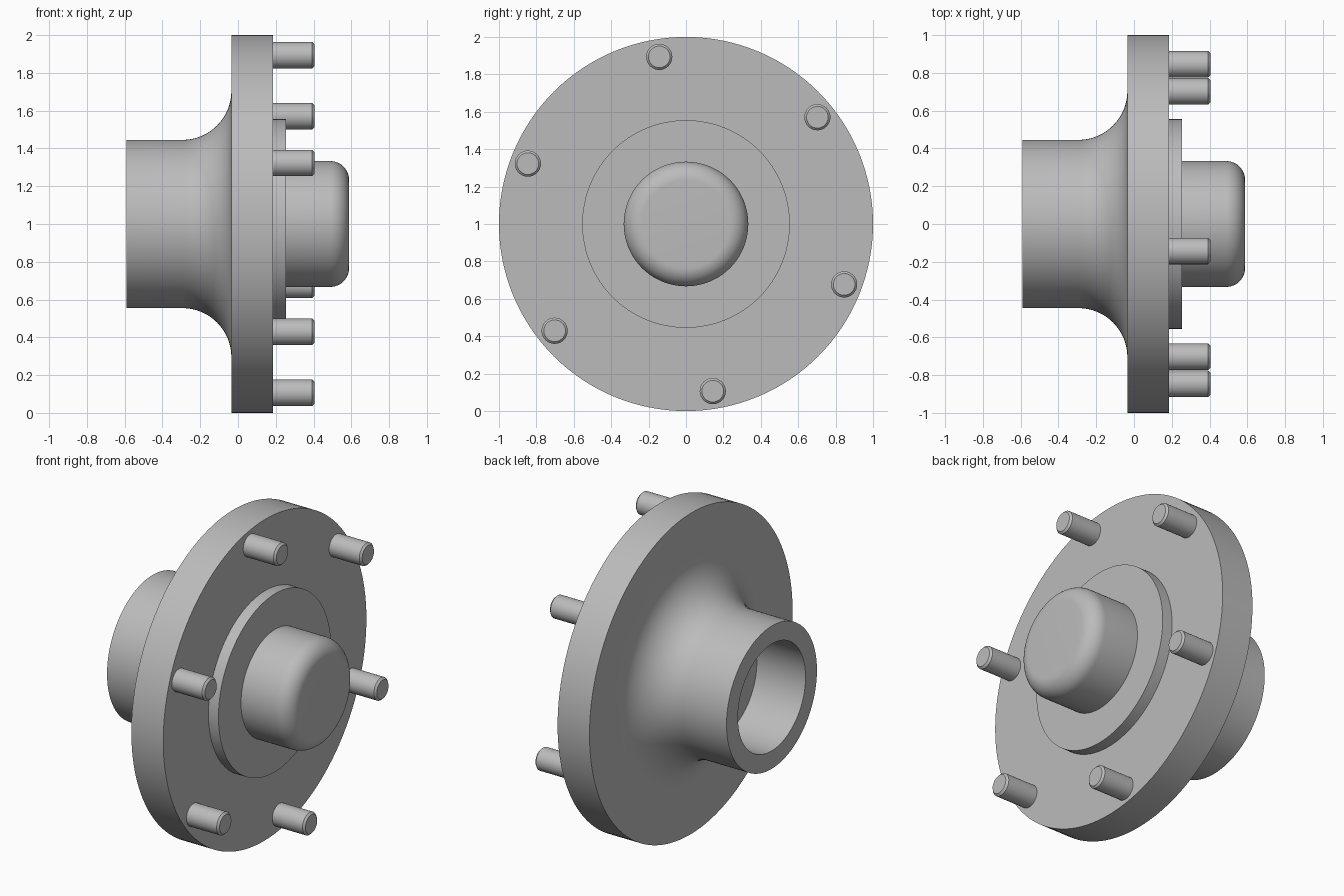
import bpy
import math
from mathutils import Matrix

cube = bpy.data.objects.get("Cube")
if cube:
    bpy.data.objects.remove(cube, do_unlink=True)

steel = bpy.data.materials.new("grey_steel")
steel.use_nodes = True
GREY = (0.5, 0.5, 0.5, 1)
steel.diffuse_color = GREY
steel.node_tree.nodes["Principled BSDF"].inputs["Base Color"].default_value = GREY

CENTRE_Z = 1.0


def arc(cx, cr, radius, start, end, steps=12):
    """Profile points (x, r) along an arc, angles in degrees."""
    angles = [math.radians(start + (end - start) * i / steps) for i in range(steps + 1)]
    return [(cx + radius * math.cos(a), cr + radius * math.sin(a)) for a in angles]


def lathe(name, profile, segments, y=0.0, z=CENTRE_Z):
    """Revolve an (x, r) profile, closed on the axis at both ends, about x."""
    verts, rings = [], []
    for x, r in profile:
        start = len(verts)
        if r == 0:
            verts.append((x, 0, 0))
            rings.append([start] * segments)
        else:
            for i in range(segments):
                a = math.tau * i / segments
                verts.append((x, r * math.cos(a), r * math.sin(a)))
            rings.append(list(range(start, start + segments)))
    faces = []
    for a, b in zip(rings, rings[1:]):
        for i in range(segments):
            j = (i + 1) % segments
            # drop repeated corners at the axis
            faces.append(list(dict.fromkeys((a[i], a[j], b[j], b[i]))))
    mesh = bpy.data.meshes.new(name)
    mesh.from_pydata(verts, [], faces)
    mesh.flip_normals()
    mesh.materials.append(steel)
    obj = bpy.data.objects.new(name, mesh)
    obj.matrix_world = Matrix.Translation((0, y, z))
    bpy.context.collection.objects.link(obj)
    bpy.ops.object.select_all(action='DESELECT')
    obj.select_set(True)
    bpy.context.view_layer.objects.active = obj
    bpy.ops.object.shade_smooth_by_angle(angle=math.radians(30))
    return obj


# Hub body: blind bore, flared barrel, flange, raised step and rounded nose
BACK, NOSE, FLANGE_BACK, FLANGE_FRONT = -0.591, 0.588, -0.035, 0.185
FLARE, ROUND, BARREL_R, NOSE_R = 0.26, 0.1, 0.445, 0.333
body = [(-0.255, 0), (-0.255, NOSE_R), (BACK, NOSE_R), (BACK, BARREL_R)]
body += arc(FLANGE_BACK - FLARE, BARREL_R + FLARE, FLARE, -90, 0, 16)
body += [(FLANGE_BACK, 1), (FLANGE_FRONT, 1),
         (FLANGE_FRONT, 0.555), (0.254, 0.555), (0.254, NOSE_R)]
body += arc(NOSE - ROUND, NOSE_R - ROUND, ROUND, 90, 0)
body += [(NOSE, 0)]
lathe("hub_body", body, 128)

# Six chamfered wheel studs on a bolt circle
STUD_R, STUD_END, CHAMFER, BOLT_CIRCLE = 0.07, 0.405, 0.012, 0.905
stud = [(FLANGE_FRONT - 0.01, 0), (FLANGE_FRONT - 0.01, STUD_R),
        (STUD_END - CHAMFER, STUD_R), (STUD_END, STUD_R - CHAMFER), (STUD_END, 0)]
for k in range(6):
    a = math.radians(-20.9 + 60 * k)
    lathe(f"wheel_stud_{k + 1}", stud, 32,
          BOLT_CIRCLE * math.cos(a), CENTRE_Z + BOLT_CIRCLE * math.sin(a))
